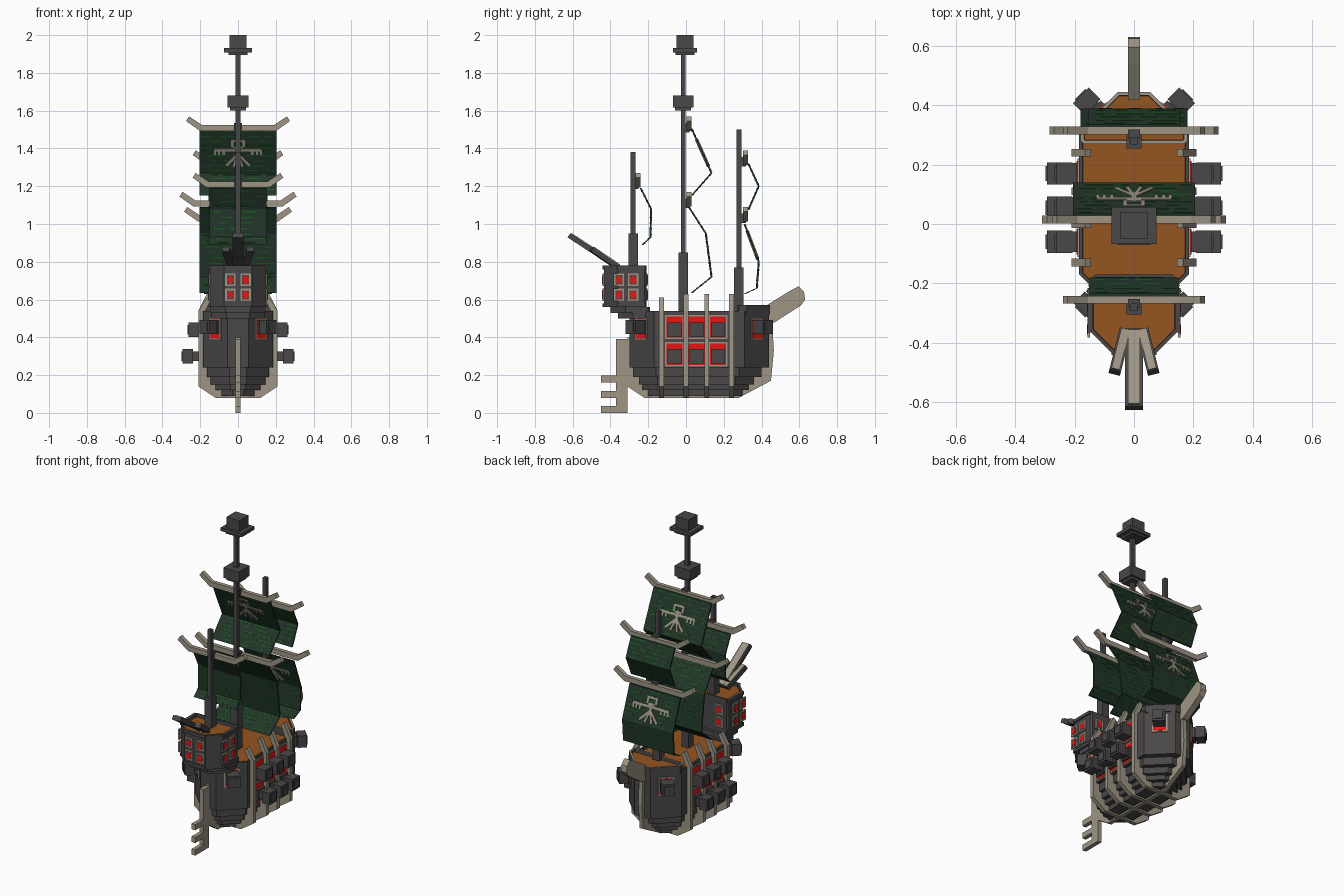
import bpy, bmesh, math, random
from mathutils import Matrix, Vector

random.seed(4)
if "Cube" in bpy.data.objects:
    bpy.data.objects.remove(bpy.data.objects["Cube"])


def material(name, r, g, b):
    m = bpy.data.materials.new(name)
    m.use_nodes = True
    m.diffuse_color = (r, g, b, 1)
    m.node_tree.nodes["Principled BSDF"].inputs["Base Color"].default_value = (r, g, b, 1)
    return m


DARK = material("charcoal wood", .068, .063, .063)
TAUPE = material("bleached wood", .34, .30, .235)
BROWN = material("deck brown", .30, .09, .014)
RED = material("red", .85, .008, .008)
SAIL = material("dark green cloth", .016, .036, .022)
STRIPE = material("green stripe", .01, .10, .014)


def finish(name, bm, *mats):
    bmesh.ops.recalc_face_normals(bm, faces=bm.faces)
    me = bpy.data.meshes.new(name)
    bm.to_mesh(me)
    bm.free()
    for m in mats:
        me.materials.append(m)
    ob = bpy.data.objects.new(name, me)
    bpy.context.collection.objects.link(ob)
    return ob


def at(x, y, z, turn=0):
    return Matrix.Translation((x, y, z)) @ Matrix.Rotation(turn, 4, "Z")


def boxes(name, mat, parts, frame=Matrix()):
    """One object from (centre, size[, tilt]) boxes placed in a local frame."""
    bm = bmesh.new()
    for c, s, *tilt in parts:
        m = frame @ Matrix.Translation(c)
        if tilt:
            m = m @ Matrix.Rotation(tilt[0], 4, "Z")
        bmesh.ops.create_cube(bm, size=1, matrix=m @ Matrix.Diagonal((*s, 1)))
    return finish(name, bm, mat)


def extrude(bm, pts, axis, lo, hi):
    """Prism of a 2D outline along x, y or z; returns the far cap."""
    def place(p, d):
        v = list(p)
        v.insert("xyz".index(axis), d)
        return bm.verts.new(v)
    a, b = [place(p, lo) for p in pts], [place(p, hi) for p in pts]
    bm.faces.new(a)
    cap = bm.faces.new(b)
    for i in range(len(a)):
        j = (i + 1) % len(a)
        bm.faces.new((a[i], a[j], b[j], b[i]))
    return cap


def prism(name, mat, pts, axis, lo, hi):
    bm = bmesh.new()
    extrude(bm, pts, axis, lo, hi)
    return finish(name, bm, mat)


def mirrored(half):
    return half + [(-x, z) for x, z in reversed(half)]


def plan(w, back, front, cb, cf):
    return mirrored([(w - cb, back), (w, back + cb), (w, front - cf), (w - cf, front)])


def tub(name, layers, rim=DARK):
    """Stacked plan slices with a sunken brown deck on top."""
    bm = bmesh.new()
    for z0, z1, *shape in layers:
        cap = extrude(bm, plan(*shape), "z", z0, z1)
    bmesh.ops.recalc_face_normals(bm, faces=bm.faces)
    ring = bmesh.ops.inset_individual(bm, faces=[cap], thickness=.013)["faces"]
    bmesh.ops.inset_individual(bm, faces=[cap], thickness=.002, depth=-.018)
    cap.material_index = 1
    for f in ring:
        f.material_index = 2
    return finish(name, bm, DARK, BROWN, rim)


# Hull with stepped bottom, raised bow and stern cabin
tub("hull", [(.09, .12, .09, -.20, .30, .06, .06), (.12, .15, .12, -.23, .33, .08, .08),
             (.15, .19, .145, -.25, .36, .10, .10), (.19, .24, .165, -.28, .40, .12, .12),
             (.24, .54, .185, -.30, .44, .13, .13)])
tub("bow_deck", [(.52, .57, .18, .27, .445, .01, .125)], TAUPE)
tub("stern_cabin", [(.50, .53, .14, -.36, -.17, .08, .01), (.53, .56, .145, -.40, -.19, .08, .01),
                    (.56, .78, .15, -.435, -.21, .075, .01)])
boxes("cabin_trim", DARK, [((s * .15, -.29, z), (.014, .15, .02)) for s in (-1, 1) for z in (.57, .77)]
      + [((0, -.435, z), (.15, .014, .02)) for z in (.57, .77)])

# Keel with bowsprit, rudder and frames
prism("keel", TAUPE, [(-.31, .40), (-.31, .14), (-.22, .08), (.28, .08), (.45, .17),
                      (.465, .33), (.455, .5), (.40, .5), (.40, .2), (-.2, .2), (-.28, .4)],
      "x", -.013, .013)
prism("bowsprit", TAUPE, [(.42, .47), (.47, .48), (.61, .57), (.63, .6), (.625, .64),
                          (.595, .67), (.54, .64), (.42, .565)], "x", -.02, .02)
boxes("rudder", TAUPE, [((0, -.34, .195), (.026, .06, .39)), ((0, -.40, .018), (.026, .10, .036)),
                        ((0, -.40, .098), (.026, .10, .036)), ((0, -.40, .18), (.026, .10, .036))])
for y, rise in ((-.13, 0), (0, .02), (.11, .02), (.24, .02)):
    outline = mirrored([(.12, .08), (.21, .14), (.21, .54), (.165, .61 + rise),
                        (.145, .595 + rise), (.178, .53), (.178, .45)])
    prism("rib", TAUPE, outline, "y", y - .013, y + .013)


# Gun ports with cannons; the local x axis points outward
def gun_port(frame, w, h, lift, reach):
    boxes("port_frame", TAUPE, [((.002, 0, 0), (.008, w + .016, h + .016))], frame)
    boxes("port_panel", RED, [((.004, 0, 0), (.008, w, h))], frame)
    boxes("cannon", DARK, [((reach / 2, 0, lift), (reach, .05, .05)),
                           ((reach - .02, 0, lift), (.055, .075, .075)),
                           ((.012, 0, lift), (.024, .07, .07)),
                           ((reach + .008, 0, lift), (.01, .05, .05))], frame)


for side, turn in ((1, 0), (-1, math.pi)):
    for y in (-.06, .055, .17):
        gun_port(at(side * .185, y, .31, turn), .085, .115, -.01, .10)
        gun_port(at(side * .185, y, .455, turn), .085, .11, -.015, .07)
    for y, a in ((.375, math.pi / 4), (-.235, -math.pi / 4)):
        gun_port(at(side * .12, y, .445, a if side > 0 else math.pi - a), .075, .10, .01, .075)


# Cabin windows: frame plate with red cross panes
def window(frame):
    boxes("window_frame", TAUPE, [((.001, 0, 0), (.009, .056, .066))], frame)
    boxes("window_recess", DARK, [((.002, 0, 0), (.009, .038, .048))], frame)
    boxes("window_pane", RED, [((.003, 0, 0), (.009, .034, .02)),
                               ((.003, 0, 0), (.009, .016, .044))], frame)


for z in (.625, .705):
    for s in (-1, 1):
        turn = 0 if s > 0 else math.pi
        window(at(s * .04, -.436, z, -math.pi / 2))
        window(at(s * .09, -.209, z, math.pi / 2))
        for y in (-.355, -.28):
            window(at(s * .151, y, z, turn))


# Spars leaning out over the stern
def spar(name, start, end, w):
    d = Vector(end) - Vector(start)
    along = d.normalized()
    across = Vector((0, 0, 1)).cross(along).normalized()
    up = along.cross(across)
    m = Matrix((along, across, up)).transposed().to_4x4()
    m.translation = (Vector(start) + Vector(end)) / 2
    boxes(name, DARK, [((0, 0, 0), (d.length, w, .026))], m)
    boxes(name + "_cover", TAUPE, [((0, 0, .014), (d.length * .96, w * .7, .008))], m)


spar("stern_spar", (0, -.36, .77), (0, -.62, .94), .06)
for s in (-1, 1):
    spar("stern_side_spar", (s * .03, -.36, .77), (s * .065, -.50, .865), .04)

# Masts with thick feet, lookout and top box
for name, y, foot, top in (("mizzen_mast", -.28, .95, 1.38), ("main_mast", -.015, .85, 1.92),
                           ("fore_mast", .28, .77, 1.50)):
    boxes(name, DARK, [((0, y, (.5 + top) / 2), (.025, .025, top - .5)),
                       ((0, y, (.5 + foot) / 2), (.05, .05, foot - .5))])
boxes("lookout", DARK, [((0, -.015, 1.648), (.11, .11, .065)), ((0, -.015, 1.615), (.085, .085, .03))])
boxes("mast_top", DARK, [((0, -.005, 1.92), (.15, .125, .022)), ((0, -.005, 1.96), (.092, .092, .08)),
                         ((0, -.005, 1.905), (.1, .1, .02))])


# Yards with raised tips
def yard(y, z, tip):
    k = tip - .075
    prism("yard", TAUPE, mirrored([(k, z - .018), (tip, z + .035), (tip - .016, z + .06),
                                   (k - .01, z + .014)]), "y", y - .013, y + .013)
    boxes("yard_clamp", DARK, [((0, y - .012, z), (.04, .03, .05))])


for y, z, tip in ((-.255, 1.21, .24), (.015, 1.51, .275), (.015, 1.11, .31),
                  (.315, 1.33, .24), (.315, 1.03, .285)):
    yard(y, z, tip)

# Bone-like pattern in sail coordinates: x across, y up
PATTERN = [((0, .062, 0), (.07, .012, .018)), ((0, .022, 0), (.05, .012, .018)),
           ((0, -.005, 0), (.018, .075, .018)), ((0, .008, 0), (.25, .014, .018))]
for s in (-1, 1):
    PATTERN += [((s * .03, .045, 0), (.014, .04, .018)),
                ((s * .033, -.05, 0), (.014, .085, .018), s * .75),
                ((s * .015, -.06, 0), (.012, .06, .018), s * .3)]
    PATTERN += [((s * x, -.006, 0), (.012, .03, .018)) for x in (.075, .10, .122)]


# Folded cloth sails with stitched dashes on both faces
def sail(name, w, pts, patterned=False):
    back = [(y + .01, z) for y, z in reversed(pts)]
    prism(name, SAIL, pts + back, "x", -w, w)
    for i, (a, b) in enumerate(zip(pts, pts[1:])):
        up = Vector((0, a[0] - b[0], a[1] - b[1]))
        size, up = up.length, up.normalized()
        right = Vector((1, 0, 0))
        m = Matrix((right, up, right.cross(up))).transposed().to_4x4()
        m.translation = (0, (a[0] + b[0]) / 2 + .005, (a[1] + b[1]) / 2)
        thick = .01 * abs(up.z) + .003
        dashes = []
        rows = max(1, int(size / .026))
        for r in range(rows):
            x = -w + random.uniform(.01, .07)
            while x < w - .03:
                run = min(random.uniform(.02, .10), w - .01 - x)
                dashes.append(((x + run / 2, ((r + .5) / rows - .5) * size, 0), (run, .006, thick)))
                x += run + random.uniform(.02, .08)
        boxes(name + "_dashes", STRIPE, dashes, m)
        if patterned and i == 0:
            boxes(name + "_pattern", TAUPE, PATTERN, m)


sail("mizzen_sail", .15, [(-.245, 1.19), (-.19, 1.08), (-.193, .93), (-.235, .89)])
sail("main_upper_sail", .205, [(.025, 1.505), (.13, 1.27), (.025, 1.15)], True)
sail("main_lower_sail", .205, [(.01, 1.09), (.10, .95), (.13, .72), (.025, .635)])
sail("fore_upper_sail", .155, [(.325, 1.32), (.38, 1.20), (.325, 1.075)])
sail("fore_lower_sail", .18, [(.305, 1.0), (.38, .80), (.37, .66), (.305, .63)], True)
